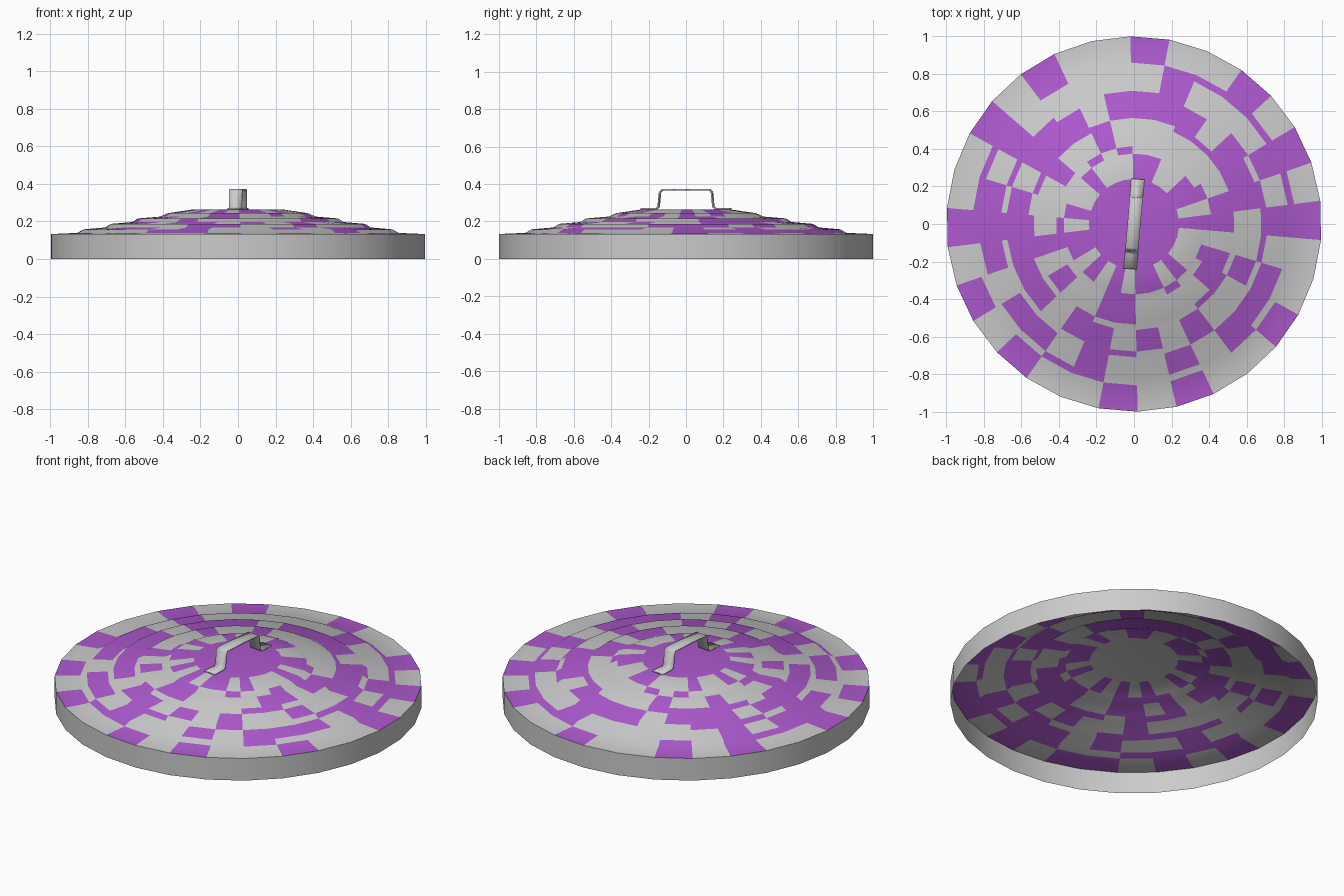
import bpy, bmesh, math, random
from mathutils import Matrix

if "Cube" in bpy.data.objects:
    bpy.data.objects.remove(bpy.data.objects["Cube"])

random.seed(4)
N = 30
START = math.radians(7.1)


def material(name, rgb):
    m = bpy.data.materials.new(name)
    m.diffuse_color = (*rgb, 1)
    m.use_nodes = True
    m.node_tree.nodes["Principled BSDF"].inputs["Base Color"].default_value = m.diffuse_color
    return m


grey = material("grey", (0.6, 0.6, 0.6))
purple = material("purple", (0.42, 0.1, 0.62))

# Stepped profile of the lid top, from the rim to the centre
TOP = [(1.0, 0.133), (0.86, 0.139), (0.825, 0.158), (0.71, 0.168), (0.68, 0.187),
       (0.565, 0.197), (0.535, 0.216), (0.415, 0.226), (0.375, 0.244), (0.24, 0.264)]
RIM_PATCHES = {1, 3, 6, 9, 11, 14, 16, 18, 21, 23, 26, 29}

# Patch pattern: listed wedges on the rim, scattered patches further in
patches = [[k in RIM_PATCHES for k in range(N)]]
for j in range(1, len(TOP) - 1):
    patches.append([random.random() < 0.45 for k in range(N)])


def finish(name, bm, mats, angle=30):
    me = bpy.data.meshes.new(name)
    bm.to_mesh(me)
    bm.free()
    ob = bpy.data.objects.new(name, me)
    bpy.context.collection.objects.link(ob)
    for m in mats:
        me.materials.append(m)
    bpy.ops.object.select_all(action='DESELECT')
    ob.select_set(True)
    bpy.context.view_layer.objects.active = ob
    bpy.ops.object.shade_smooth_by_angle(angle=math.radians(angle))
    return ob


def shell(name, profile, dz, colour, capped=True):
    bm = bmesh.new()
    rings = []
    for r, z in profile:
        rings.append([bm.verts.new((r * math.cos(START + k * math.tau / N),
                                    r * math.sin(START + k * math.tau / N), z + dz))
                      for k in range(N)])
    for j in range(len(rings) - 1):
        for k in range(N):
            n = (k + 1) % N
            f = bm.faces.new((rings[j][k], rings[j][n], rings[j + 1][n], rings[j + 1][k]))
            f.material_index = int(colour(j, k))
    if capped:
        bm.faces.new(rings[-1]).material_index = int(colour(-1, 0))
    return finish(name, bm, (grey, purple))


# Patterned outer skin, its oppositely coloured lining and the plain rim wall
shell("lid_top", TOP, 0, lambda j, k: True if j < 0 else patches[j][k])
lining = shell("lid_lining", TOP, -0.003, lambda j, k: False if j < 0 else not patches[j][k])
lining.data.flip_normals()
shell("lid_rim", [(1.0, 0.0), (1.0, 0.133)], 0, lambda j, k: False, capped=False)

# Bent strap handle with feet, half path mirrored in y
half = [(0.24, 0.268), (0.16, 0.268), (0.147, 0.278), (0.139, 0.358), (0.126, 0.369)]
path = half + [(-y, z) for y, z in reversed(half)]
bm = bmesh.new()
rows = [[bm.verts.new((x, y, z)) for x in (-0.035, 0.035)] for y, z in path]
for a, b in zip(rows, rows[1:]):
    bm.faces.new((a[0], a[1], b[1], b[0]))
bmesh.ops.rotate(bm, verts=bm.verts, cent=(0, 0, 0),
                 matrix=Matrix.Rotation(math.radians(-5), 3, 'Z'))
handle = finish("handle", bm, (grey,))
mod = handle.modifiers.new("thickness", 'SOLIDIFY')
mod.thickness = 0.008
mod.offset = 0
